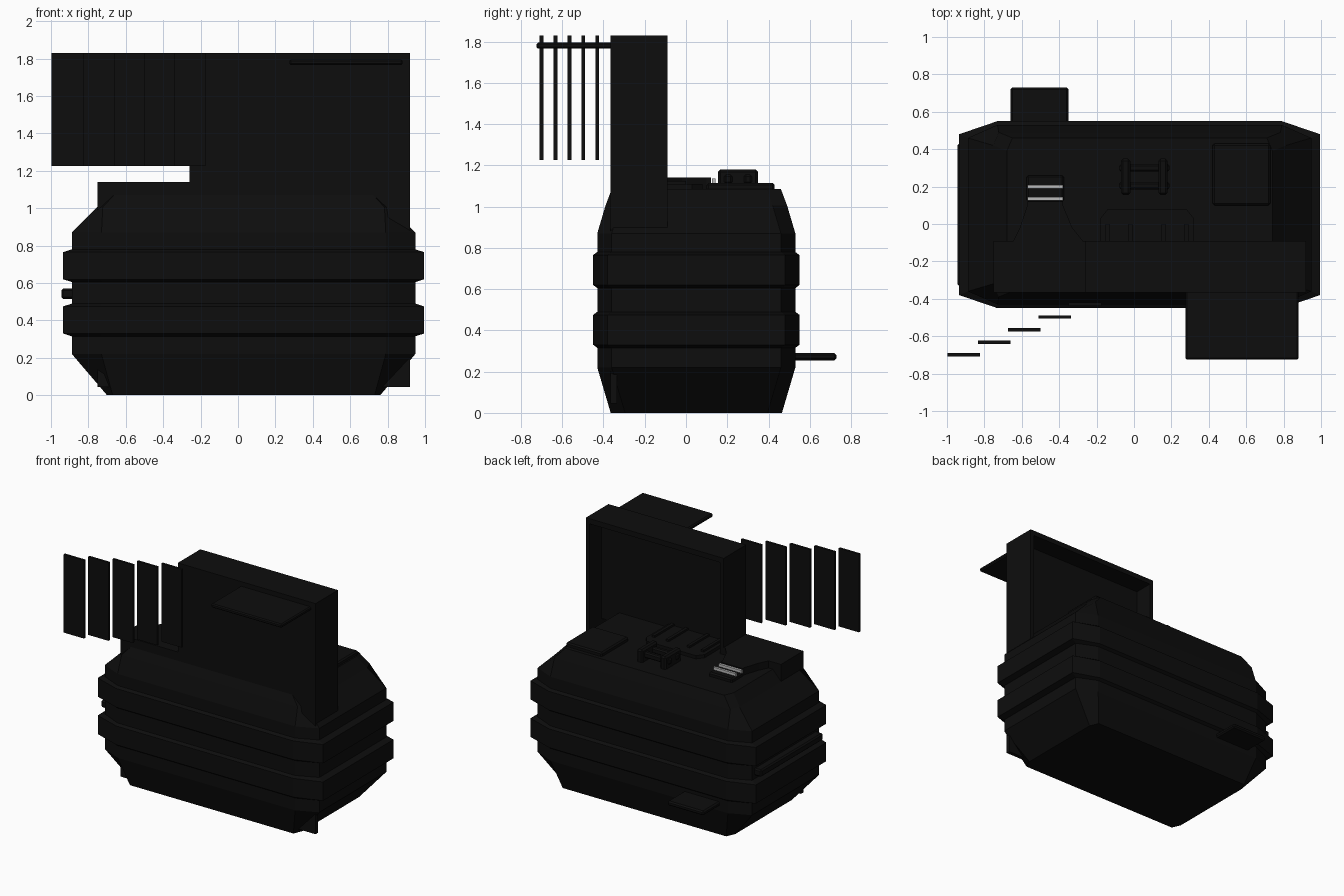
import bpy, bmesh

if "Cube" in bpy.data.objects:
    bpy.data.objects.remove(bpy.data.objects["Cube"])


def material(name, v):
    m = bpy.data.materials.new(name)
    m.diffuse_color = (v, v, v, 1)
    m.use_nodes = True
    m.node_tree.nodes["Principled BSDF"].inputs["Base Color"].default_value = m.diffuse_color
    return m


BLACK = material("black", 0.004)
GREY = material("grey", 0.5)


def finish(name, bm, mat=BLACK, bevel=0.0):
    bmesh.ops.recalc_face_normals(bm, faces=bm.faces[:])
    me = bpy.data.meshes.new(name)
    bm.to_mesh(me)
    bm.free()
    ob = bpy.data.objects.new(name, me)
    bpy.context.collection.objects.link(ob)
    me.materials.append(mat)
    if bevel:
        b = ob.modifiers.new("bevel", 'BEVEL')
        b.width = bevel
        b.segments = 1
    return ob


def loft(name, rings, mat=BLACK, bevel=0.0):
    """Join rings of equal point count into a closed solid."""
    bm = bmesh.new()
    vs = [[bm.verts.new(p) for p in r] for r in rings]
    n = len(vs[0])
    for a, b in zip(vs, vs[1:]):
        for i in range(n):
            j = (i + 1) % n
            bm.faces.new((a[i], a[j], b[j], b[i]))
    bm.faces.new(vs[0][::-1])
    bm.faces.new(vs[-1])
    return finish(name, bm, mat, bevel)


def slab(name, outline, z0, z1, mat=BLACK, bevel=0.0):
    return loft(name, [[(x, y, z) for x, y in outline] for z in (z0, z1)], mat, bevel)


def box(name, x, y, z, mat=BLACK, bevel=0.0):
    return slab(name, [(x[0], y[0]), (x[1], y[0]), (x[1], y[1]), (x[0], y[1])],
                z[0], z[1], mat, bevel)


def octagon(hx, hy, z):
    xi, yi = min(hx - 0.03, 0.76), hy - 0.07
    pts = [(xi, -hy), (hx, -yi), (hx, yi), (xi, hy),
           (-xi, hy), (-hx, yi), (-hx, -yi), (-xi, -hy)]
    return [(x + 0.03, y + 0.05, z) for x, y in pts]


# Main body with two raised bands
levels = [(0.73, 0.415, 0.0), (0.918, 0.48, 0.22)]
for z in (0.325, 0.615):
    levels += [(0.918, 0.48, z - 0.01), (0.965, 0.5, z + 0.005),
               (0.965, 0.5, z + 0.15), (0.918, 0.48, z + 0.165)]
levels += [(0.918, 0.48, 0.87), (0.783, 0.44, 1.005), (0.71, 0.41, 1.085)]
loft("body", [octagon(*l) for l in levels])

# Front plate and tall housing, recessed at the back
box("front_plate", (-0.75, 0.92), (-0.365, -0.335), (0.045, 1.14))
box("housing_panel", (-0.26, 0.92), (-0.365, -0.24), (1.0, 1.83))
box("housing_roof", (-0.26, 0.92), (-0.26, -0.09), (1.79, 1.83))
box("housing_side_left", (-0.26, -0.23), (-0.26, -0.09), (1.0, 1.79))
box("housing_side_right", (0.89, 0.92), (-0.365, -0.09), (0.88, 1.79))
box("low_housing", (-0.75, -0.26), (-0.365, -0.09), (0.95, 1.14))

# Shelves on the front and back
box("front_shelf", (0.275, 0.88), (-0.725, -0.3), (1.765, 1.795), bevel=0.008)
box("back_shelf", (-0.66, -0.35), (0.5, 0.73), (0.255, 0.29), bevel=0.01)

# Row of staggered upright slats
for i in range(5):
    x, y = -0.91 + 0.162 * i, -0.7 + 0.0675 * i
    box(f"slat_{i + 1}", (x - 0.087, x + 0.087), (y - 0.009, y + 0.009), (1.225, 1.83))

# Rail on the left end
box("left_rail", (-0.945, -0.87), (-0.33, 0.43), (0.515, 0.57), bevel=0.01)


# Panels lying on the sloped ends
def slope_panel(name, s, mat):
    prof = [(0.91, 0.878), (0.772, 1.016), (0.755, 1.0), (0.893, 0.861)]
    loft(name, [[(0.03 + s * (x - 0.015), y, z) for x, z in prof] for y in (-0.33, 0.41)], mat)


slope_panel("right_light_panel", 1, GREY)
slope_panel("left_dark_panel", -1, BLACK)

# Fittings on the top deck
box("deck_hatch", (0.42, 0.73), (0.1, 0.43), (1.06, 1.115), bevel=0.01)
slab("deck_arch", [(-0.18, -0.25), (0.32, -0.25), (0.32, 0.03), (0.28, 0.08),
                   (-0.14, 0.08), (-0.18, 0.03)], 1.06, 1.11)
for i, x in enumerate((-0.14, -0.02, 0.16, 0.28)):
    box(f"arch_rib_{i + 1}", (x - 0.012, x + 0.012), (-0.25, 0.0), (1.1, 1.125))

# Flared chute with two light bars
slab("chute", [(-0.66, -0.12), (-0.25, -0.12), (-0.33, -0.02), (-0.38, 0.1),
               (-0.38, 0.12), (-0.57, 0.12), (-0.57, 0.1), (-0.61, -0.02)], 1.06, 1.14)
box("chute_lip", (-0.575, -0.375), (0.12, 0.26), (1.06, 1.115), bevel=0.01)
for i, y in enumerate((0.135, 0.2)):
    box(f"light_bar_{i + 1}", (-0.57, -0.38), (y - 0.009, y + 0.009), (1.1, 1.135), GREY)

# Coupling made of two blocks and two cross rods
for i, x in enumerate((-0.045, 0.155)):
    box(f"coupling_block_{i + 1}", (x - 0.025, x + 0.025), (0.155, 0.35), (1.06, 1.18), bevel=0.012)
for i, y in enumerate((0.205, 0.3)):
    box(f"coupling_rod_{i + 1}", (-0.08, 0.19), (y - 0.02, y + 0.02), (1.11, 1.155), bevel=0.01)
